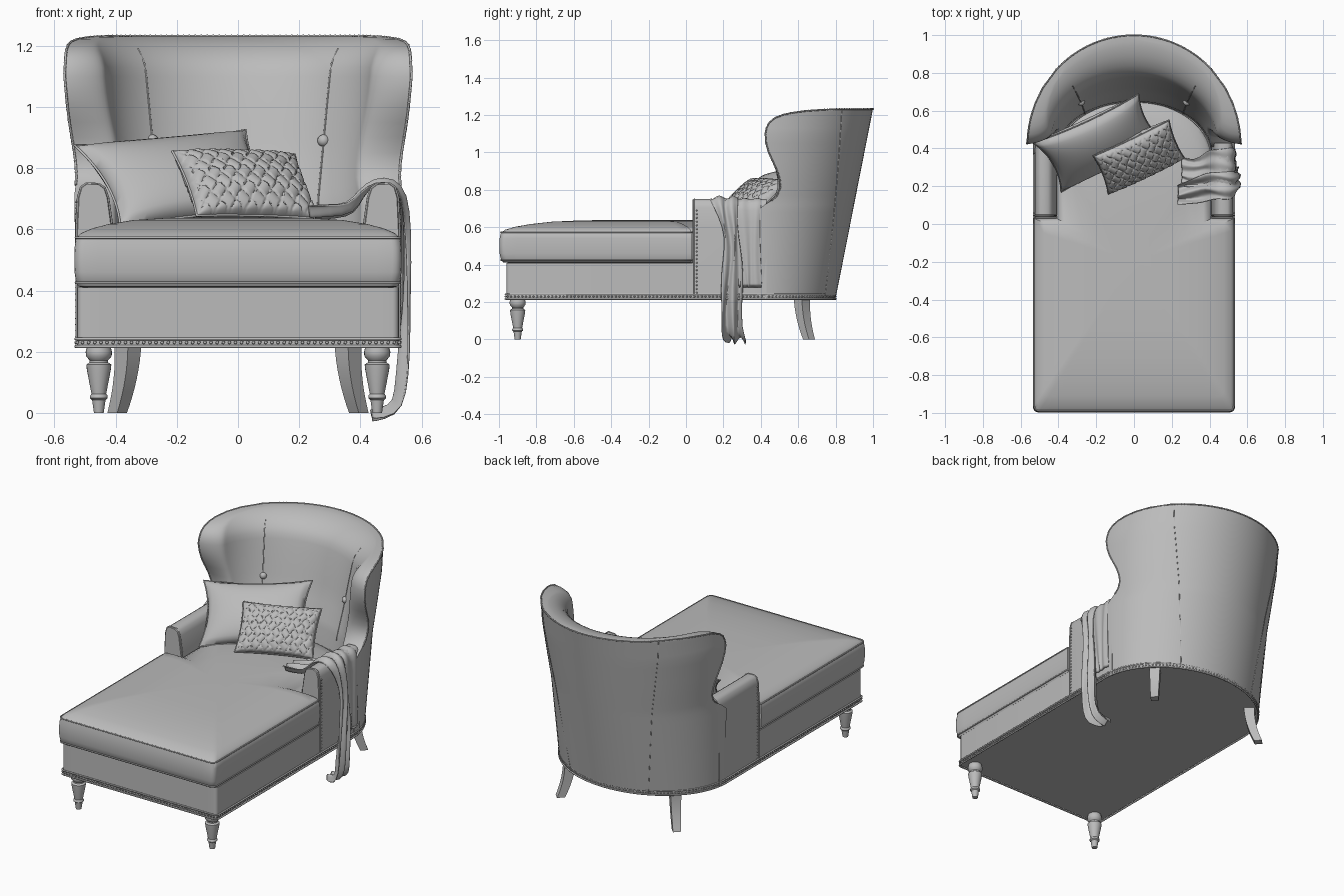
import bpy, bmesh, math
from math import sin, cos, pi, sqrt
from mathutils import Vector, Matrix

if "Cube" in bpy.data.objects:
    bpy.data.objects.remove(bpy.data.objects["Cube"])

grey = bpy.data.materials.new("grey_fabric")
grey.use_nodes = True
grey.diffuse_color = (0.5, 0.5, 0.5, 1)
grey.node_tree.nodes["Principled BSDF"].inputs["Base Color"].default_value = (0.5, 0.5, 0.5, 1)


def finish(name, bm, angle=40):
    bmesh.ops.recalc_face_normals(bm, faces=bm.faces[:])
    mesh = bpy.data.meshes.new(name)
    bm.to_mesh(mesh)
    bm.free()
    ob = bpy.data.objects.new(name, mesh)
    bpy.context.collection.objects.link(ob)
    mesh.materials.append(grey)
    bpy.ops.object.select_all(action='DESELECT')
    ob.select_set(True)
    bpy.context.view_layer.objects.active = ob
    bpy.ops.object.shade_smooth_by_angle(angle=math.radians(angle))
    return ob


def loft(name, rings, closed=True, caps=True, angle=40):
    bm = bmesh.new()
    rows = [[bm.verts.new(p) for p in ring] for ring in rings]
    n = len(rows[0])
    for r0, r1 in zip(rows, rows[1:]):
        for i in range(n if closed else n - 1):
            j = (i + 1) % n
            bm.faces.new((r0[i], r0[j], r1[j], r1[i]))
    if caps:
        bm.faces.new(rows[0])
        bm.faces.new(rows[-1])
    return finish(name, bm, angle)


def tube(name, pts, radius, cyclic=False):
    cu = bpy.data.curves.new(name, 'CURVE')
    cu.dimensions = '3D'
    cu.bevel_depth, cu.bevel_resolution, cu.use_fill_caps = radius, 2, True
    sp = cu.splines.new('POLY')
    sp.points.add(len(pts) - 1)
    for p, co in zip(sp.points, pts):
        p.co = (*co, 1)
    sp.use_cyclic_u = cyclic
    cu.materials.append(grey)
    ob = bpy.data.objects.new(name, cu)
    bpy.context.collection.objects.link(ob)


def nails(name, pts, spacing=0.02, radius=0.006):
    # evenly spaced nail heads along a polyline
    bm = bmesh.new()
    left = 0
    for a, b in zip(pts, pts[1:]):
        a, b = Vector(a), Vector(b)
        length = (b - a).length
        while left < length:
            bmesh.ops.create_icosphere(bm, subdivisions=1, radius=radius,
                                       matrix=Matrix.Translation(a.lerp(b, left / length)))
            left += spacing
        left -= length
    finish(name, bm, 60)


def at(table, z):
    for (z0, v0), (z1, v1) in zip(table, table[1:]):
        if z <= z1:
            return v0 + (v1 - v0) * max(0, (z - z0) / (z1 - z0))
    return table[-1][1]


def plan(a, front, c, b, r=0.02, neck=None, step=0.03):
    # symmetric outline: rounded front corners and an elliptical back
    half = [((a - r) * k / 10, front) for k in range(1, 10)]
    half += [(a - r + r * cos(k * pi / 8), front + r + r * sin(k * pi / 8)) for k in range(-4, 1)]
    if neck:
        y0 = front + r
        half += [(a, y0 + (step - y0) * k / 16) for k in range(1, 17)] + [(neck, step)]
        a = neck
    half += [(a * cos(k * pi / 40), c + b * sin(k * pi / 40)) for k in range(20)]
    return half + [(0, c + b)] + [(-x, y) for x, y in reversed(half)] + [(0, front)]


# base frame with trim
base = plan(0.525, -0.96, 0.36, 0.43)
loft("base_frame", [[(x, y, z) for x, y in base] for z in (0.22, 0.41)])
trim = plan(0.53, -0.965, 0.36, 0.44)
for z in (0.217, 0.242):
    tube("base_piping", [(x, y, z) for x, y in trim], 0.005, True)
nails("base_nails", [(x, y, 0.23) for x, y in trim + trim[:1]])

# T-shaped seat cushion with crowned top
seat = plan(0.53, -0.99, 0.35, 0.3, 0.03, 0.41)
levels = [(0.95, 0.41), (0.985, 0.413), (1, 0.43), (1.008, 0.46), (1.01, 0.5), (1.008, 0.54),
          (1, 0.57), (0.97, 0.587), (0.9, 0.603), (0.8, 0.617), (0.65, 0.63), (0.45, 0.637), (0.2, 0.639)]
loft("seat_cushion", [[(x * s, (y + 0.2) * s - 0.2, z) for x, y in seat] for s, z in levels])
for z in (0.425, 0.573):
    tube("cushion_piping", [(x, y, z) for x, y in seat], 0.004, True)

# wrapped wing back
front_edge = [(0.22, 0.37), (0.68, 0.37), (0.72, 0.42), (0.745, 0.46), (0.77, 0.487), (0.81, 0.503),
              (0.85, 0.502), (0.9, 0.488), (0.95, 0.465), (1.0, 0.442), (1.05, 0.428), (1.1, 0.424),
              (1.13, 0.43), (1.16, 0.445), (1.185, 0.475), (1.202, 0.52), (1.213, 0.57),
              (1.222, 0.64), (1.228, 0.72), (1.232, 0.82)]
inner_back = [(0.22, 0.62), (0.62, 0.63), (0.85, 0.71), (1.0, 0.75), (1.24, 0.82)]
inner_width = [(0.22, 0.4), (0.7, 0.405), (1.1, 0.44), (1.24, 0.45)]
side_width = [(0.22, 0.53), (0.75, 0.535), (0.9, 0.55), (1.1, 0.567), (1.24, 0.562)]
TOP = 1.234


def soft(d, r):
    return sqrt(max(0, 1 - (1 - min(1, d / r)) ** 2))


def section(z):
    k = (z - 0.22) / (TOP - 0.22)
    return 0.36 + 0.07 * k, 0.44 + 0.13 * k


def back_point(z, ang, depth=0.0):
    # depth 0 is the outer skin, 1 the inner upholstery
    c, b = section(z)
    outer = Vector((at(side_width, z) * cos(ang), c + b * sin(ang), z))
    inner = Vector((at(inner_width, z) * cos(ang), c + (at(inner_back, z) - c) * sin(ang), z))
    return outer.lerp(inner, depth)


def start_angle(z):
    c, b = section(z)
    return math.asin((at(front_edge, z) - c) / b)


def back_row(z, inner):
    s, row = start_angle(z), []
    for i in range(65):
        u = 0.5 - 0.5 * cos(pi * i / 64)
        depth = soft(min(u, 1 - u) * 1.7, 0.1) * soft(TOP - z, 0.12) if inner else 0
        row.append(back_point(z, s + (pi - 2 * s) * u, depth))
    return row


heights = [z for z, _ in front_edge]
rings = [back_row(z, False) + back_row(z, True)[-2:0:-1] for z in heights]
loft("wing_back", rings, angle=50)
edge = [back_point(z, start_angle(z)) for z in heights[3:]]
rim = edge + back_row(heights[-1], False)[1:-1] + [Vector((-p.x, p.y, p.z)) for p in reversed(edge)]
tube("wing_back_piping", rim, 0.004)
nails("wing_back_nails", rim, 0.02, 0.0055)

# upholstery seams and buttons
for s in (1, -1):
    seam = [back_point(z, pi / 2 - s * (0.52 + 0.26 * (z - 0.22))) for z in heights]
    tube("outer_seam", seam, 0.002)
    path = []
    for i in range(13):
        z = 0.66 + 0.53 * i / 12
        path.append(back_point(z, pi / 2 - s * (0.7 + 0.06 * i / 12), soft(TOP - z, 0.12)))
    tube("inner_seam", path, 0.003)
    bm = bmesh.new()
    bmesh.ops.create_uvsphere(bm, u_segments=16, v_segments=10, radius=0.02,
                              matrix=Matrix.Translation(back_point(0.89, pi / 2 - s * 0.72, 0.98)))
    finish("back_button", bm)

# arms
arm = [(0.528, 0.22), (0.528, 0.6), (0.523, 0.705), (0.513, 0.738), (0.495, 0.75), (0.455, 0.748),
       (0.436, 0.735), (0.425, 0.705), (0.41, 0.6), (0.408, 0.22)]
for s in (1, -1):
    slices = [(0.035, 0.93), (0.04, 0.97), (0.05, 1), (0.43, 1)]
    loft("arm", [[(s * (0.47 + (x - 0.47) * k), y, 0.48 + (z - 0.48) * (0.9 + 0.1 * k) if z > 0.3 else z)
                  for x, z in arm] for y, k in slices])
    tube("arm_piping", [(s * x, 0.045, z) for x, z in arm], 0.004)
    nails("arm_nails", [(s * 0.528, 0.058, 0.25), (s * 0.528, 0.058, 0.7)], 0.02, 0.005)

# turned front legs and splayed back legs
turning = [(0.036, 0.225), (0.043, 0.2), (0.042, 0.185), (0.03, 0.172), (0.03, 0.165), (0.041, 0.158),
           (0.039, 0.14), (0.024, 0.062), (0.029, 0.056), (0.029, 0.048), (0.022, 0.042), (0.016, 0)]
for s in (1, -1):
    loft("front_leg", [[(s * 0.455 + r * cos(k * pi / 12), -0.9 + r * sin(k * pi / 12), z)
                        for k in range(24)] for r, z in turning])
    rows = []
    for i in range(9):
        t = i / 8
        x, y, h = 0.36 + 0.035 * t * t, 0.62 + 0.038 * t * t, 0.044 - 0.012 * t
        rows.append([(s * (x + h * p), y + h * q, 0.225 * (1 - t))
                     for p, q in ((-1, 0), (0, -1), (1, 0), (0, 1))])
    loft("back_leg", rows)


# throw pillows
def pillow(name, centre, across, up, thick, pinch, weave=0.0):
    across, up, centre = Vector(across) / 2, Vector(up) / 2, Vector(centre)
    normal = across.cross(up).normalized()
    nu, nv = (110, 70) if weave else (32, 24)

    def point(i, j, side):
        s, t = 2 * i / nu - 1, 2 * j / nv - 1
        puff = ((1 - s * s) * (1 - t * t)) ** 0.45
        p, q = (s * 2 + t) * 2, (s * 2 - t) * 2
        strip = p if (math.floor(p) + math.floor(q)) % 2 else q
        h = thick * puff + weave * sqrt(abs(sin(pi * strip))) * min(1, puff * 3)
        return (centre + across * s * (1 - pinch * (1 - t * t)) + up * t * (1 - pinch * (1 - s * s))
                + normal * h * side)

    bm = bmesh.new()
    for side in (1, -1):
        g = [[bm.verts.new(point(i, j, side)) for j in range(nv + 1)] for i in range(nu + 1)]
        for i in range(nu):
            for j in range(nv):
                bm.faces.new((g[i][j], g[i + 1][j], g[i + 1][j + 1], g[i][j + 1]))
    bmesh.ops.remove_doubles(bm, verts=bm.verts[:], dist=0.0005)
    finish(name, bm, 60)
    border = ([(i, 0) for i in range(nu)] + [(nu, j) for j in range(nv)]
              + [(i, nv) for i in range(nu, 0, -1)] + [(0, j) for j in range(nv, 0, -1)])
    tube(name + "_piping", [point(i, j, 1) for i, j in border], 0.004, True)


pillow("large_pillow", (-0.18, 0.43, 0.765), (0.56, 0.26, 0.05), (-0.15, 0.26, 0.27), 0.085, 0.12)
pillow("woven_pillow", (0.025, 0.355, 0.745), (0.4, 0.19, -0.01), (-0.08, 0.2, 0.21), 0.06, 0.05, 0.011)


# draped throw: each path row holds x, z and the span in y
def drape(name, path, amp, folds, phase):
    rows = []
    for k, (x, z, y0, y1) in enumerate(path):
        a, b = path[max(k - 1, 0)], path[min(k + 1, len(path) - 1)]
        n = Vector((a[1] - b[1], b[0] - a[0])).normalized()
        bunch = 2 if x < 0.4 or z < 0.25 else 1
        row = []
        for i in range(29):
            u = i / 28
            d = amp * bunch * (1 + sin(u * folds * 2 * pi + phase + 0.6 * k))
            row.append((x + n.x * d, y0 + (y1 - y0) * u + 0.008 * sin(9 * u + 2 * k), z + n.y * d))
        rows.append(row)
    ob = loft(name, rows, closed=False, caps=False, angle=80)
    ob.modifiers.new("thickness", 'SOLIDIFY').thickness = 0.006
    ob.modifiers.new("smoothing", 'SUBSURF').levels = 1


drape("throw_panel", [(0.25, 0.635, 0.2, 0.35), (0.32, 0.64, 0.18, 0.34), (0.38, 0.65, 0.2, 0.37),
                      (0.405, 0.71, 0.2, 0.39), (0.44, 0.748, 0.19, 0.4), (0.49, 0.752, 0.18, 0.4),
                      (0.528, 0.735, 0.18, 0.4), (0.535, 0.65, 0.2, 0.4), (0.536, 0.45, 0.24, 0.4),
                      (0.535, 0.27, 0.28, 0.4)], 0.004, 3, 0)
drape("throw_tail", [(0.23, 0.64, 0.1, 0.2), (0.3, 0.645, 0.1, 0.24), (0.38, 0.65, 0.12, 0.26),
                     (0.41, 0.72, 0.13, 0.27), (0.45, 0.753, 0.13, 0.28), (0.505, 0.753, 0.13, 0.28),
                     (0.538, 0.715, 0.15, 0.27), (0.547, 0.6, 0.19, 0.28), (0.548, 0.5, 0.21, 0.29),
                     (0.545, 0.35, 0.19, 0.3), (0.525, 0.2, 0.18, 0.3), (0.515, 0.06, 0.19, 0.3),
                     (0.5, 0.02, 0.2, 0.32), (0.43, 0.008, 0.23, 0.32)], 0.01, 2, 1)
